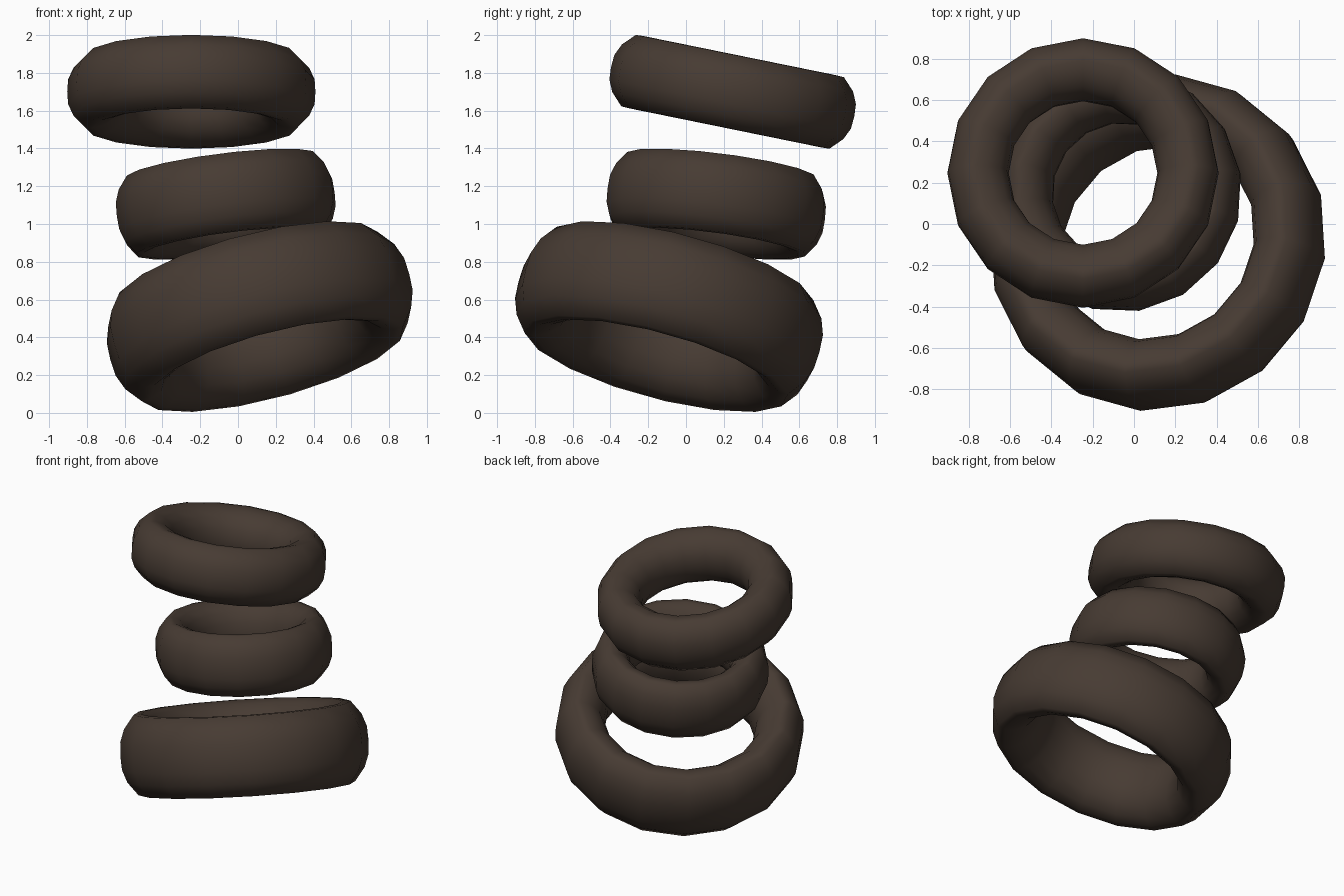
import bpy, bmesh, math
from mathutils import Vector

if "Cube" in bpy.data.objects:
    bpy.data.objects.remove(bpy.data.objects["Cube"])

rubber = bpy.data.materials.new("dark_brown_rubber")
rubber.diffuse_color = (0.063, 0.044, 0.033, 1)
rubber.use_nodes = True
rubber.node_tree.nodes["Principled BSDF"].inputs["Base Color"].default_value = rubber.diffuse_color

SEGMENTS = 16
# half cross-section: (0 = inner wall .. 1 = tread, height fraction)
HALF = [(0.0, 0.0), (0.03, 0.36), (0.14, 0.68), (0.33, 0.91), (0.53, 1.0),
        (0.68, 0.99), (0.89, 0.66), (0.985, 0.34), (1.0, 0.0)]
PROFILE = HALF + [(a, -h) for a, h in HALF[-2:0:-1]]


def tyre(name, centre, outer, inner, width, lean, heading, phase):
    """Ring leaning downwards by `lean` degrees toward `heading` degrees."""
    l, d = math.radians(lean), math.radians(heading)
    axis = Vector((math.sin(l) * math.cos(d), math.sin(l) * math.sin(d), math.cos(l)))
    rot = Vector((0, 0, 1)).rotation_difference(axis)
    bm = bmesh.new()
    rings = []
    for i in range(SEGMENTS):
        t = math.radians(phase) + 2 * math.pi * i / SEGMENTS
        ring = []
        for a, h in PROFILE:
            r = inner + a * (outer - inner)
            ring.append(bm.verts.new(rot @ Vector((r * math.cos(t), r * math.sin(t), h * width / 2))))
        rings.append(ring)
    n = len(PROFILE)
    for i in range(SEGMENTS):
        p, q = rings[i], rings[(i + 1) % SEGMENTS]
        for j in range(n):
            k = (j + 1) % n
            bm.faces.new((p[j], p[k], q[k], q[j])).smooth = True
    bmesh.ops.recalc_face_normals(bm, faces=bm.faces[:])
    mesh = bpy.data.meshes.new(name)
    bm.to_mesh(mesh)
    bm.free()
    mesh.materials.append(rubber)
    ob = bpy.data.objects.new(name, mesh)
    ob.location = centre
    bpy.context.collection.objects.link(ob)


# three stacked, leaning tyres
tyre("bottom_tyre", (0.115, -0.09, 0.51), 0.825, 0.50, 0.54, 20.8, 135, -5.8)
tyre("middle_tyre", (-0.065, 0.16, 1.105), 0.587, 0.335, 0.42, 10.2, 135, 8.5)
tyre("top_tyre", (-0.247, 0.247, 1.70), 0.657, 0.36, 0.39, 11.5, 90, 0)
